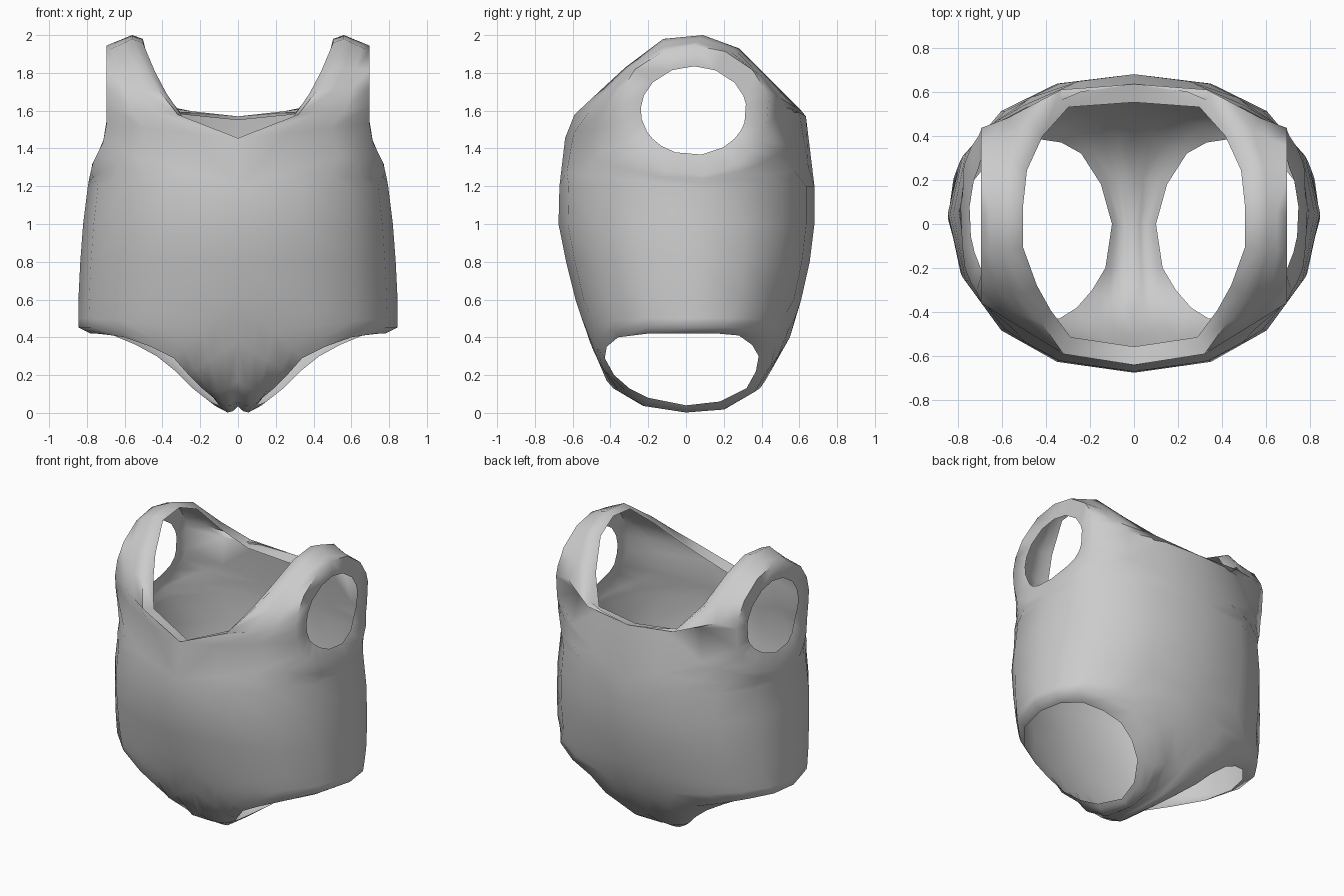
import bpy, bmesh, math
from mathutils import Vector

cube = bpy.data.objects.get("Cube")
if cube:
    bpy.data.objects.remove(cube, do_unlink=True)

POWER = 2.25      # squareness of the torso cross-section
CENTRE_Y = 0.05   # where the torso is widest
COLUMNS = 8       # segments from front centre to back centre

# Torso profile: height, half width, front depth, back depth
PROFILE = [
    (0.2, 0.75, 0.44, 0.45), (0.45, 0.845, 0.54, 0.565),
    (0.6, 0.845, 0.585, 0.61), (0.8, 0.835, 0.635, 0.655),
    (1.0, 0.82, 0.675, 0.68), (1.2, 0.795, 0.67, 0.68),
    (1.4, 0.76, 0.645, 0.66), (1.6, 0.73, 0.585, 0.62),
]


def section(z):
    """Half width, front reach and back reach of the torso at a height."""
    for low, high in zip(PROFILE, PROFILE[1:]):
        if z <= high[0]:
            break
    t = (z - low[0]) / (high[0] - low[0])
    width, front, back = [p + (q - p) * t for p, q in zip(low[1:], high[1:])]
    return width, front + CENTRE_Y, back - CENTRE_Y


def torso_row(z):
    """Half ring of points from front centre round the side to back centre."""
    width, front, back = section(z)
    row = []
    for j in range(COLUMNS + 1):
        angle = math.pi * j / COLUMNS
        s, c = max(0.0, math.sin(angle)), math.cos(angle)
        x = width * s ** (2 / POWER) if 0 < j < COLUMNS else 0.0
        depth = front if c > 0 else back
        y = CENTRE_Y - math.copysign(depth * abs(c) ** (2 / POWER), c)
        row.append(Vector((x, y, z)))
    return row


def push_out(p):
    """Move a point that lies inside the torso out to its surface."""
    if not PROFILE[0][0] < p.z < PROFILE[-1][0]:
        return p
    width, front, back = section(p.z)
    y = p.y - CENTRE_Y
    depth = front if y < 0 else back
    size = (abs(p.x / width) ** POWER + abs(y / depth) ** POWER) ** (1 / POWER)
    k = 1 / min(size, 1.0)
    return Vector((p.x * k, CENTRE_Y + y * k, p.z))


def blend(inner, outer, t, dip=0.0):
    """Loop between two loops, following the torso."""
    loop = []
    for a, b in zip(inner, outer):
        p = a.lerp(b, t)
        if p.z < 0.2:
            p.z -= dip * math.sin(math.pi * t)
        loop.append(push_out(p))
    return loop


def loft(bm, rows, closed=False):
    """Skin a list of equal rows with quads."""
    grid = [[bm.verts.new(p) for p in row] for row in rows]
    count = len(grid[0])
    for r, s in zip(grid, grid[1:]):
        for i in range(count if closed else count - 1):
            j = (i + 1) % count
            bm.faces.new((r[i], r[j], s[j], s[i]))


bm = bmesh.new()

# Belt: the closed band between the arm and leg openings
belt = [torso_row(z) for z in (1.2, 1.0, 0.8, 0.6)]
loft(bm, belt)

# Neckline ridge from back centre, over the shoulder, to front centre
neck = [Vector(p) for p in (
    (0, 0.635, 1.57), (0.33, 0.61, 1.6), (0.46, 0.46, 1.75),
    (0.54, 0.28, 1.93), (0.56, 0.09, 2.0), (0.56, -0.12, 1.98),
    (0.49, -0.32, 1.83), (0.42, -0.45, 1.71), (0.32, -0.59, 1.58),
    (0, -0.64, 1.455))]
neck_edge = [Vector((p.x * 0.9, p.y * 0.87, p.z - 0.02)) for p in neck]
loft(bm, [neck, neck_edge])

# Chest, back and shoulder strap: rings around the arm opening
ARM_Y, ARM_Z = 0.04, 1.6
upper = belt[0] + neck
angles = []
for p in upper:
    a = math.atan2(p.z - ARM_Z, p.y - ARM_Y)
    while a < (angles[-1] if angles else math.pi):
        a += 2 * math.pi
    angles.append(a)
step = 2 * math.pi / len(upper)
angles = [(a + angles[0] + i * step) / 2 for i, a in enumerate(angles)]


def arm_ring(radius_y, radius_z):
    ring = []
    for a in angles:
        z = ARM_Z + radius_z * math.sin(a)
        x = 0.695 + min(0.085, max(0.0, 0.5 * (1.47 - z)))
        ring.append(Vector((x, ARM_Y + radius_y * math.cos(a), z)))
    return ring


arm_edge = arm_ring(0.28, 0.235)
arm_rim = arm_ring(0.4, 0.345)
loft(bm, [arm_edge, arm_rim, blend(arm_rim, upper, 0.33),
          blend(arm_rim, upper, 0.67), upper], closed=True)

# Hips and gusset: rings around the leg opening
gusset = [Vector((0, y, z)) for y, z in (
    (0.55, 0.4), (0.42, 0.17), (0.22, 0.045), (0, 0.035),
    (-0.24, 0.06), (-0.42, 0.17), (-0.51, 0.38))]
lower = belt[-1] + gusset
leg_edge = [Vector(p) for p in (
    (0.34, -0.43, 0.29), (0.46, -0.42, 0.35), (0.6, -0.36, 0.4),
    (0.73, -0.2, 0.42), (0.78, 0.02, 0.42), (0.75, 0.17, 0.42),
    (0.66, 0.28, 0.41), (0.54, 0.35, 0.36), (0.43, 0.385, 0.3),
    (0.33, 0.37, 0.22), (0.24, 0.32, 0.13), (0.15, 0.18, 0.06),
    (0.1, 0, 0.04), (0.13, -0.2, 0.08), (0.19, -0.3, 0.13),
    (0.26, -0.38, 0.2))]
rings = [blend(leg_edge, lower, t, 0.036) for t in (0.18, 0.45, 0.72)]
loft(bm, [leg_edge] + rings + [lower], closed=True)

# Weld the panels and face them outward
bmesh.ops.remove_doubles(bm, verts=bm.verts, dist=0.0005)
bmesh.ops.recalc_face_normals(bm, faces=bm.faces)
side = max((f for f in bm.faces if 0.7 < f.calc_center_median().z < 1.1),
           key=lambda f: f.calc_center_median().x)
if side.normal.x < 0:
    bmesh.ops.reverse_faces(bm, faces=bm.faces)

mesh = bpy.data.meshes.new("bodysuit")
bm.to_mesh(mesh)
bm.free()
suit = bpy.data.objects.new("bodysuit", mesh)
bpy.context.collection.objects.link(suit)

# Plain grey cloth
cloth = bpy.data.materials.new("grey cloth")
cloth.use_nodes = True
grey = (0.6, 0.6, 0.6, 1)
cloth.diffuse_color = grey
for node in cloth.node_tree.nodes:
    if node.type == "BSDF_PRINCIPLED":
        node.inputs["Base Color"].default_value = grey
mesh.materials.append(cloth)

# Soft shading and the other half
bpy.ops.object.select_all(action="DESELECT")
suit.select_set(True)
bpy.context.view_layer.objects.active = suit
bpy.ops.object.shade_smooth_by_angle(angle=math.radians(70))
mirror = suit.modifiers.new("other half", "MIRROR")
mirror.use_axis[0] = True
mirror.merge_threshold = 0.001
